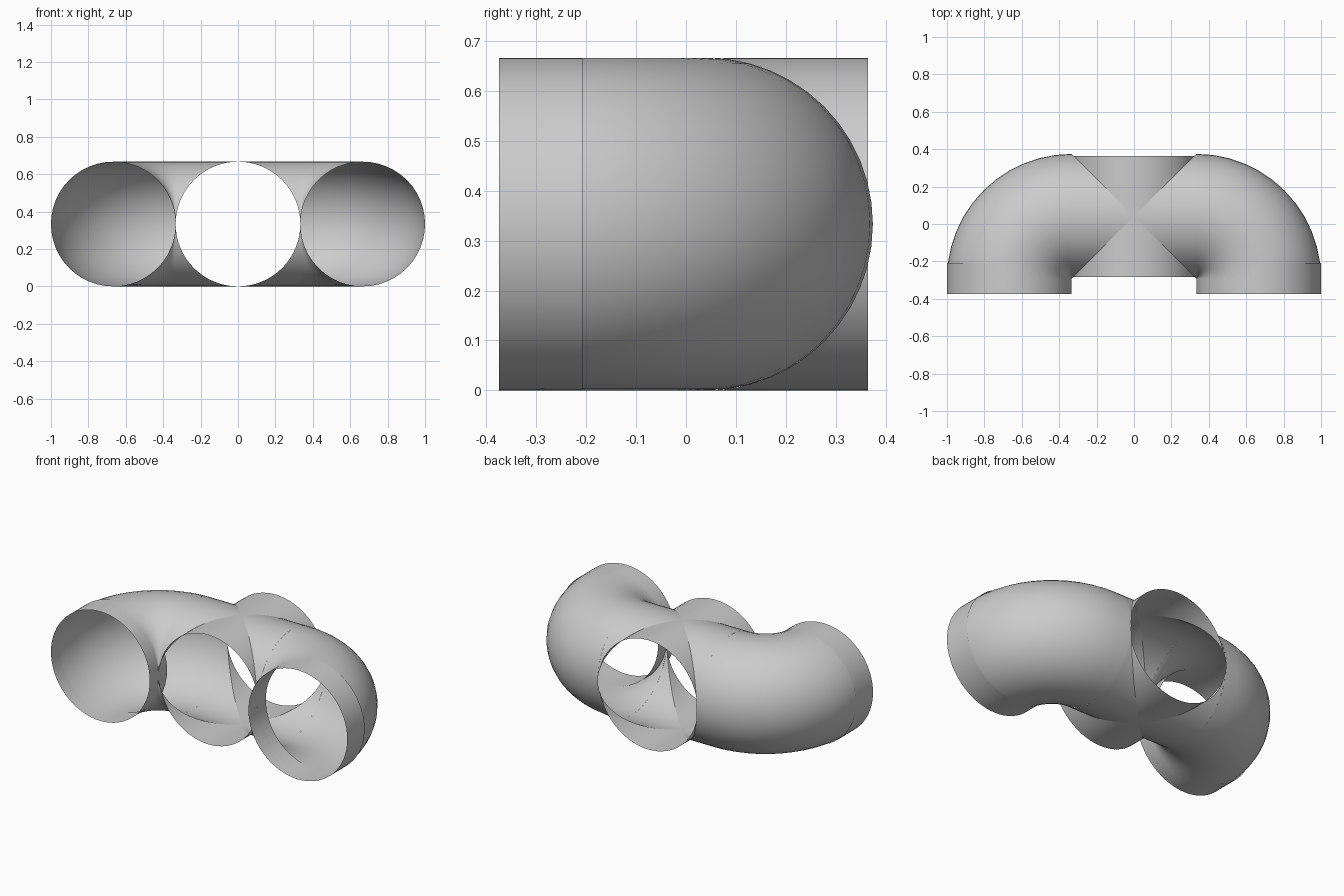
import bpy, bmesh, math
from mathutils import Vector

if "Cube" in bpy.data.objects:
    bpy.data.objects.remove(bpy.data.objects["Cube"])

R = 1 / 3          # pipe radius, also bend radius and axis height
CY = 0.0405        # y of the junction centre
BEND_Y = -0.292    # y of the elbow pivot

grey = bpy.data.materials.new("light_grey")
grey.diffuse_color = (0.6, 0.6, 0.6, 1)
grey.use_nodes = True
grey.node_tree.nodes["Principled BSDF"].inputs["Base Color"].default_value = grey.diffuse_color


def grid_object(name, rings, angle=35):
    """Skin consecutive closed rings of points into an open tube."""
    bm = bmesh.new()
    vs = [[bm.verts.new(p) for p in ring] for ring in rings]
    for a, b in zip(vs, vs[1:]):
        n = len(a)
        for i in range(n):
            j = (i + 1) % n
            bm.faces.new((a[i], a[j], b[j], b[i]))
    return finish(bm, name, angle)


def finish(bm, name, angle):
    bmesh.ops.remove_doubles(bm, verts=bm.verts, dist=1e-5)
    bmesh.ops.recalc_face_normals(bm, faces=bm.faces)
    # open shells: make normals point away from the tube axis
    me = bpy.data.meshes.new(name)
    bm.to_mesh(me)
    bm.free()
    me.materials.append(grey)
    ob = bpy.data.objects.new(name, me)
    bpy.context.collection.objects.link(ob)
    bpy.ops.object.select_all(action='DESELECT')
    ob.select_set(True)
    bpy.context.view_layer.objects.active = ob
    bpy.ops.object.shade_smooth_by_angle(angle=math.radians(angle))
    return ob


def circle(n):
    return [(R * math.cos(2 * math.pi * i / n), R * math.sin(2 * math.pi * i / n))
            for i in range(n)]


# Four-way junction: each arm runs from the mitre crease out to its open end
def arm(name, direction, length):
    d = Vector(direction)
    side = Vector((-d.y, d.x, 0))
    rings = []
    for k in range(5):
        ring = []
        for c, s in circle(64):
            start = min(abs(c), length)
            along = start + (length - start) * k / 4
            ring.append(Vector((0, CY, R)) + d * along + side * c + Vector((0, 0, s)))
        rings.append(ring)
    grid_object(name, rings)


arm("junction_arm_right", (1, 0, 0), R)
arm("junction_arm_left", (-1, 0, 0), R)
arm("junction_arm_back", (0, 1, 0), 0.324)
arm("junction_arm_front", (0, -1, 0), 0.324)

for side, label in ((1, "right"), (-1, "left")):
    # Quarter-turn elbow, bending from sideways to the front
    rings = []
    for k in range(13):
        a = math.pi / 2 * k / 12
        rings.append([(side * (R + (R + c) * math.sin(a)),
                       BEND_Y + (R + c) * math.cos(a), R + s)
                      for c, s in circle(48)])
    grid_object("elbow_" + label, rings)
    # Straight collar overlapping the elbow's mouth
    grid_object("collar_" + label,
                [[(side * 2 * R + c, y, R + s) for c, s in circle(64)]
                 for y in (-0.375, -0.208)])
